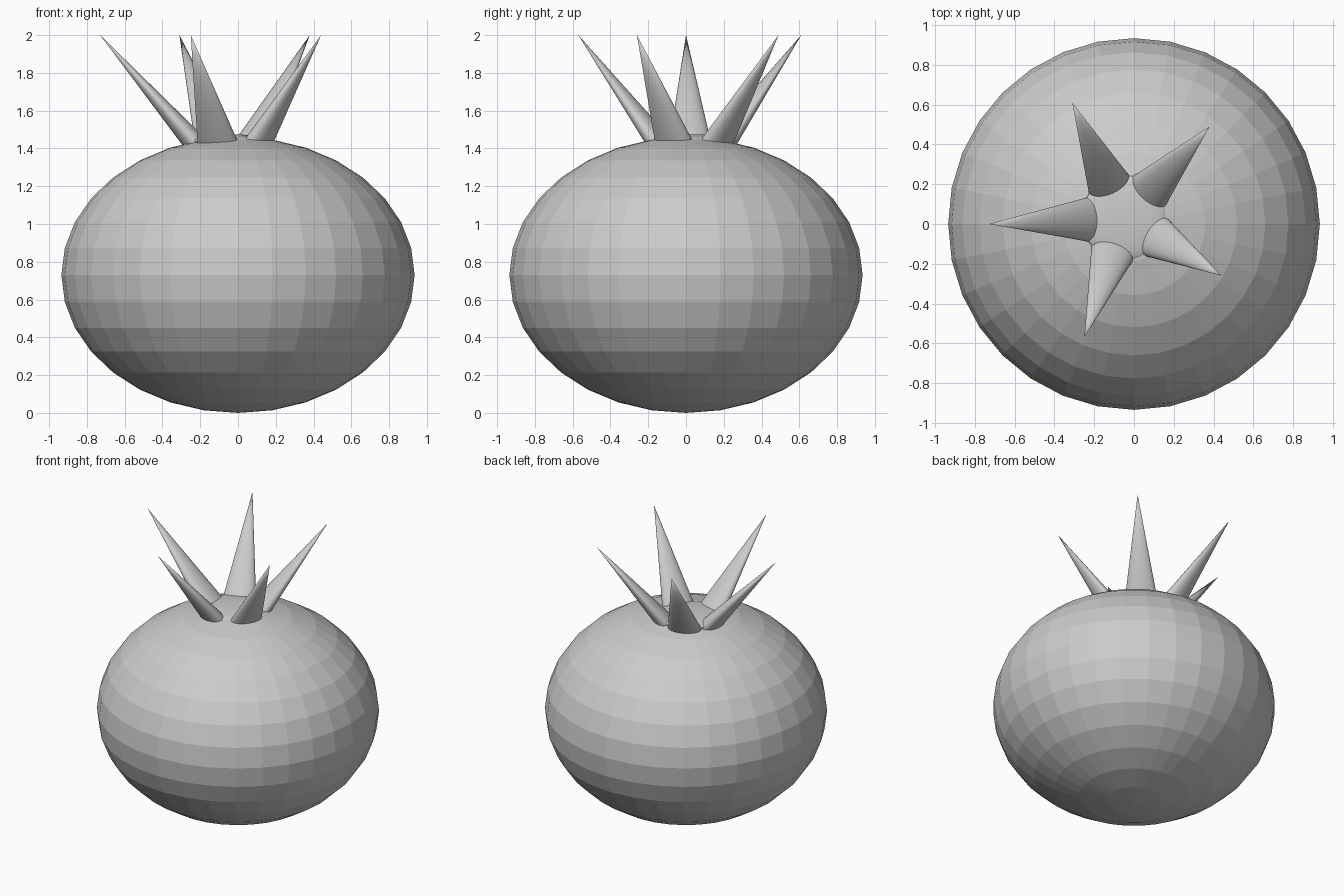
import bpy
import math
from mathutils import Vector, Matrix

cube = bpy.data.objects.get("Cube")
if cube:
    bpy.data.objects.remove(cube, do_unlink=True)

grey = bpy.data.materials.new("plain grey")
grey.use_nodes = True
colour = (0.6, 0.6, 0.6, 1)
grey.diffuse_color = colour
grey.node_tree.nodes["Principled BSDF"].inputs["Base Color"].default_value = colour


def finish(name):
    obj = bpy.context.object
    obj.name = name
    obj.data.materials.append(grey)
    return obj


# Squashed, faceted fruit body
bpy.ops.mesh.primitive_uv_sphere_add(segments=32, ring_count=16, radius=1, location=(0, 0, 0.73))
body = finish("fruit_body")
body.scale = (0.935, 0.935, 0.73)

# Low calyx cap on which the leaves sit, slightly off centre
centre = Vector((-0.05, 0.03, 1.44))
bpy.ops.mesh.primitive_uv_sphere_add(segments=32, ring_count=16, radius=1, location=centre)
cap = finish("calyx_cap")
cap.scale = (0.215, 0.215, 0.035)
bpy.ops.object.shade_smooth()

# Five flattened, pointed leaves spreading outwards
tips = [(-0.73, 0.0), (-0.31, 0.61), (0.38, 0.49), (0.44, -0.26), (-0.25, -0.57)]
up = Vector((0, 0, 1))
for i, (x, y) in enumerate(tips):
    tip = Vector((x, y, 2))
    outward = Vector((x, y, 0)) - Vector((centre.x, centre.y, 0))
    root = centre + outward.normalized() * 0.19
    root -= (tip - root) * 0.05
    axis = tip - root
    length = axis.length
    axis.normalize()
    side = up.cross(axis).normalized()
    thick = axis.cross(side)
    bpy.ops.mesh.primitive_cone_add(vertices=32, radius1=1, radius2=0, depth=1)
    leaf = finish(f"calyx_leaf_{i + 1}")
    turn = Matrix((side, thick, axis)).transposed().to_4x4()
    shape = Matrix.Diagonal((0.115, 0.06, length, 1))
    leaf.matrix_world = Matrix.Translation((root + tip) / 2) @ turn @ shape
    bpy.ops.object.shade_smooth_by_angle(angle=math.radians(40))
